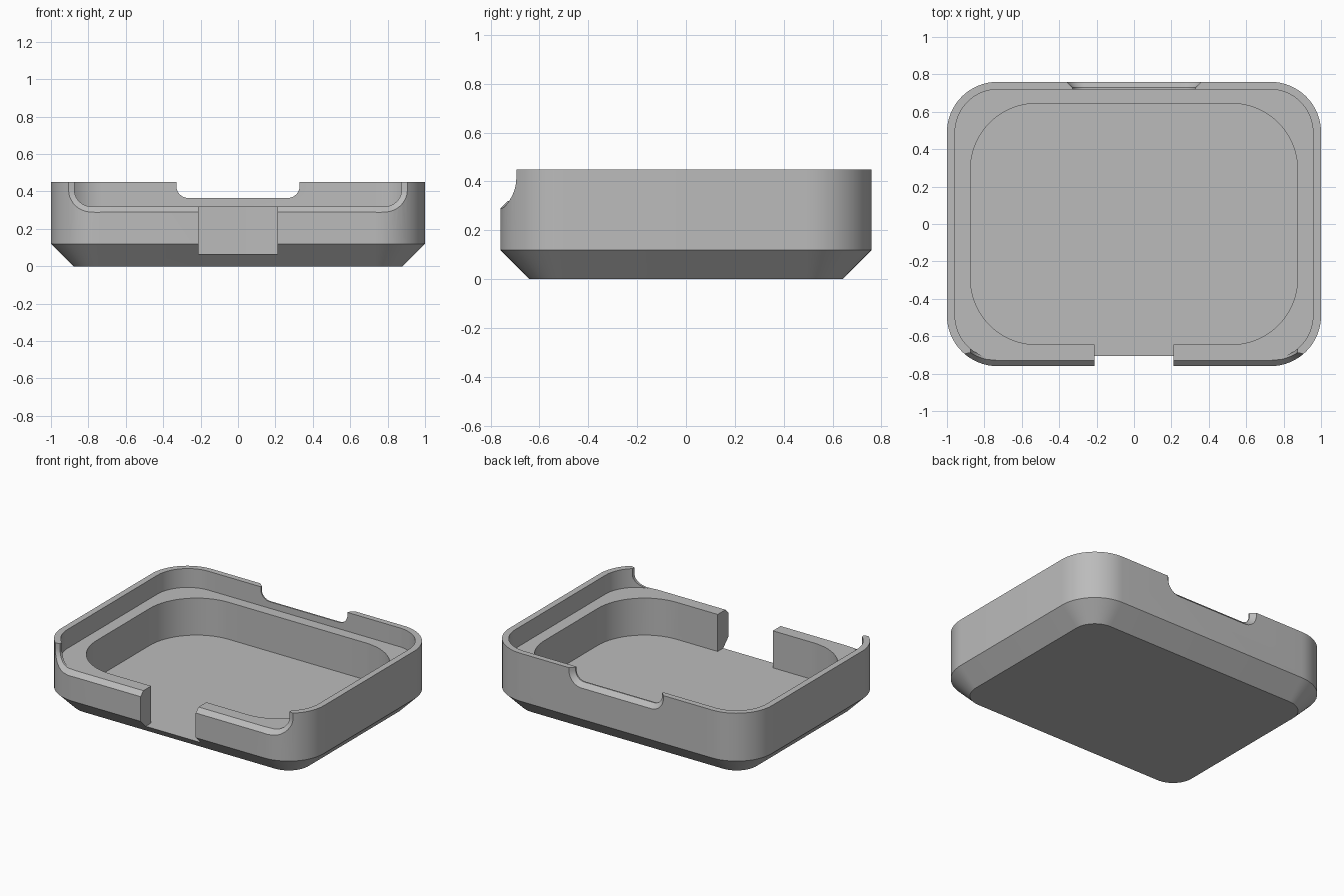
import bpy, bmesh
from math import pi, sin, cos, sqrt

if "Cube" in bpy.data.objects:
    bpy.data.objects.remove(bpy.data.objects["Cube"])

HX, HY, R = 1.0, 0.76, 0.27      # outer half sizes and corner radius
TOP, LEDGE, FLOOR = 0.45, 0.32, 0.065
CHAMFER = 0.03

grey = bpy.data.materials.new("plain grey")
grey.use_nodes = True
grey.diffuse_color = (0.5, 0.5, 0.5, 1)
grey.node_tree.nodes["Principled BSDF"].inputs["Base Color"].default_value = (0.5, 0.5, 0.5, 1)


def loft(name, rings):
    """Skin a stack of equal-length closed rings and cap both ends."""
    bm = bmesh.new()
    loops = [[bm.verts.new(p) for p in ring] for ring in rings]
    for a, b in zip(loops, loops[1:]):
        for i in range(len(a)):
            j = (i + 1) % len(a)
            bm.faces.new((a[i], a[j], b[j], b[i]))
    bm.faces.new(loops[0])
    bm.faces.new(loops[-1])
    bmesh.ops.recalc_face_normals(bm, faces=bm.faces)
    mesh = bpy.data.meshes.new(name)
    bm.to_mesh(mesh)
    bm.free()
    mesh.materials.append(grey)
    obj = bpy.data.objects.new(name, mesh)
    bpy.context.collection.objects.link(obj)
    return obj


def rounded_ring(hx, hy, r, z, steps=16):
    ring = []
    for k, (sx, sy) in enumerate(((1, 1), (-1, 1), (-1, -1), (1, -1))):
        for i in range(steps + 1):
            a = (k + i / steps) * pi / 2
            ring.append((sx * (hx - r) + r * cos(a), sy * (hy - r) + r * sin(a), z))
    return ring


def wall_y(x):
    """Depth of the outer wall at a given x, following the corner arc."""
    d = max(0, abs(x) - (HX - R))
    return HY - R + sqrt(max(0, R * R - d * d))


def u_outline(half, z, r, steps=10):
    """U shape with rounded lower corners, open side above the rim."""
    pts = [(-half, 0.7)]
    for i in range(steps + 1):
        a = pi + i / steps * pi / 2
        pts.append((-half + r + r * cos(a), z + r + r * sin(a)))
    flat = half - r
    pts += [(-flat + 2 * flat * i / 24, z) for i in range(1, 24)]
    return pts + [(-x, zz) for x, zz in reversed(pts[:steps + 2])]


def rim_cutter(name, side, half, z, r):
    """Cutter for a rim opening with a bevel along its outer edge."""
    inner = u_outline(half, z, r)
    over = CHAMFER + 0.01
    outer = u_outline(half + over, z - over, r + over)
    return loft(name, [
        [(x, side * 1.0, h) for x, h in outer],
        [(x, side * (wall_y(x) + 0.01), h) for x, h in outer],
        [(x, side * (wall_y(x) - CHAMFER), h) for x, h in inner],
        [(x, side * 0.5, h) for x, h in inner]])


# Tray: bevelled base, outer wall, thin rim, ledge and deep pocket
tray = loft("tray", [
    rounded_ring(0.88, 0.64, 0.15, 0),
    rounded_ring(HX, HY, R, 0.12),
    rounded_ring(HX, HY, R, TOP),
    rounded_ring(0.957, 0.72, 0.23, TOP),
    rounded_ring(0.957, 0.72, 0.23, LEDGE),
    rounded_ring(0.875, 0.645, 0.355, LEDGE),
    rounded_ring(0.875, 0.645, 0.355, FLOOR)])

# Openings: wide front, narrow back, and the square slot through the front wall
cutters = [
    rim_cutter("front_opening_cutter", -1, 0.875, LEDGE, 0.09),
    rim_cutter("back_opening_cutter", 1, 0.33, 0.365, 0.065),
    loft("front_slot_cutter", [
        [(x, y, z) for x, y in ((-0.21, -1), (0.21, -1), (0.21, -0.6), (-0.21, -0.6))]
        for z in (FLOOR, 0.7)])]

bpy.ops.object.select_all(action="DESELECT")
bpy.context.view_layer.objects.active = tray
tray.select_set(True)
for cutter in cutters:
    cutter.hide_render = True
    mod = tray.modifiers.new(cutter.name, "BOOLEAN")
    mod.operation, mod.solver, mod.object = "DIFFERENCE", "EXACT", cutter
    bpy.ops.object.modifier_apply(modifier=mod.name)
    bpy.data.objects.remove(cutter)

bpy.ops.object.shade_smooth_by_angle(angle=pi / 7)
